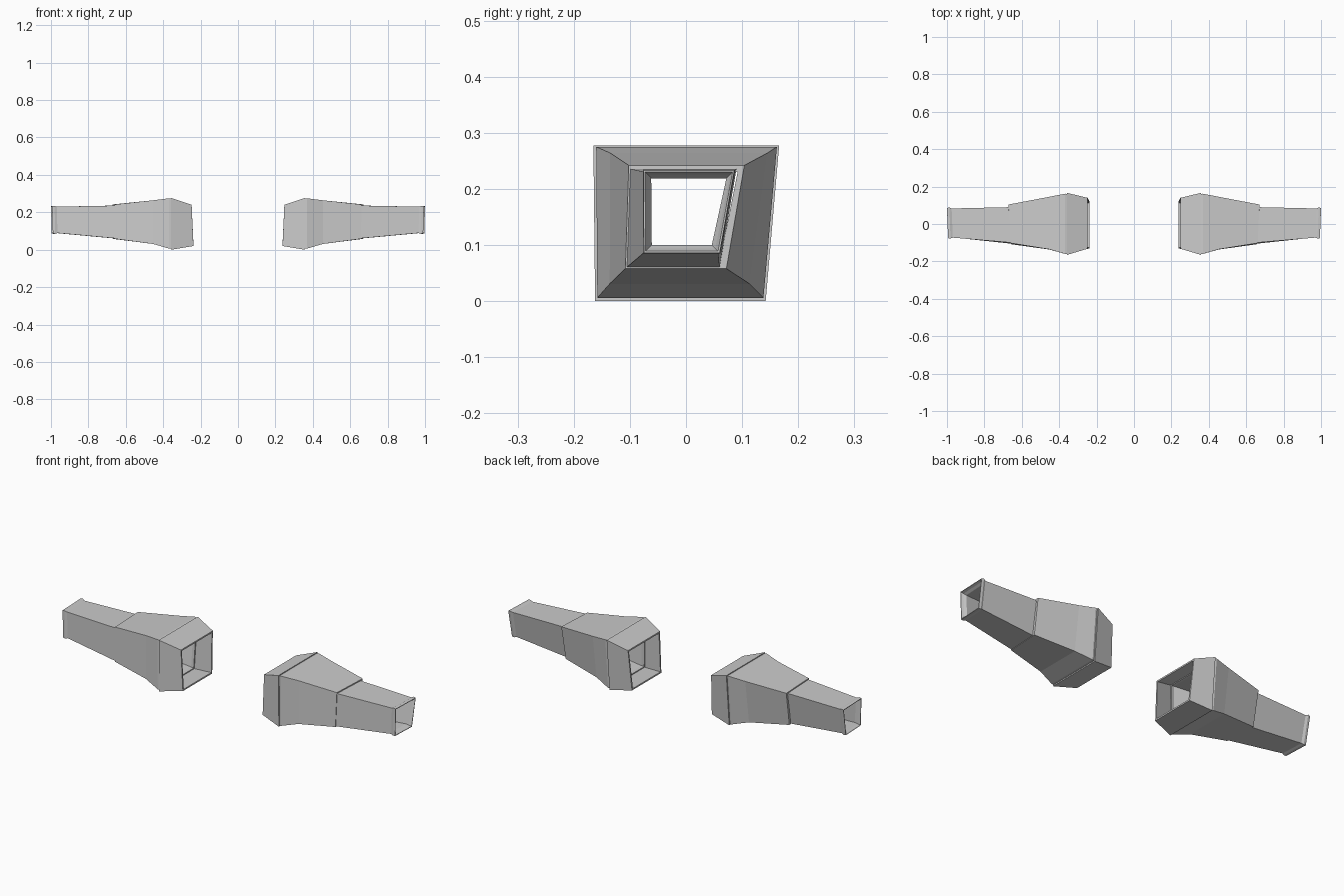
import bpy, bmesh

if "Cube" in bpy.data.objects:
    bpy.data.objects.remove(bpy.data.objects["Cube"])

cloth = bpy.data.materials.new("light grey")
cloth.diffuse_color = (0.6, 0.6, 0.6, 1)
cloth.use_nodes = True
cloth.node_tree.nodes["Principled BSDF"].inputs["Base Color"].default_value = cloth.diffuse_color


def ring(x, top, bottom, tilt_z=0.0, tilt_y=0.0, wall=0.012):
    """Four-sided cross-section: top and bottom are (y front, y back, z)."""
    (tf, tb, tz), (bf, bb, bz) = top, bottom
    outer = [(x - tilt_z - tilt_y, bf, bz), (x - tilt_z + tilt_y, bb, bz),
             (x + tilt_z + tilt_y, tb, tz), (x + tilt_z - tilt_y, tf, tz)]
    inner = [(outer[0][0], bf + wall, bz + wall), (outer[1][0], bb - wall, bz + wall),
             (outer[2][0], tb - wall, tz - wall), (outer[3][0], tf + wall, tz - wall)]
    return outer, inner


def sleeve_part(name, rings):
    """Hollow tube lofted through the rings, mirrored to the other arm."""
    bm = bmesh.new()
    loops = [o for o, i in rings] + [i for o, i in reversed(rings)]
    vs = [[bm.verts.new(p) for p in loop] for loop in loops]
    for k, a in enumerate(vs):
        b = vs[(k + 1) % len(vs)]
        for j in range(4):
            n = (j + 1) % 4
            bm.faces.new((a[j], a[n], b[n], b[j]))
    bmesh.ops.recalc_face_normals(bm, faces=bm.faces)
    mesh = bpy.data.meshes.new(name)
    bm.to_mesh(mesh)
    bm.free()
    mesh.materials.append(cloth)
    ob = bpy.data.objects.new(name, mesh)
    bpy.context.collection.objects.link(ob)
    ob.modifiers.new("other arm", 'MIRROR')


# Shoulder cap, widest at the seam
sleeve_part("shoulder_cap", [
    ring(0.243, (-0.132, 0.140, 0.240), (-0.130, 0.120, 0.020), 0.005, wall=0.008),
    ring(0.357, (-0.165, 0.166, 0.277), (-0.162, 0.142, 0.000), wall=0.012),
])

# Upper sleeve, with a bend below the seam
sleeve_part("upper_sleeve", [
    ring(0.350, (-0.158, 0.158, 0.271), (-0.156, 0.134, 0.006)),
    ring(0.368, (-0.160, 0.162, 0.275), (-0.158, 0.138, 0.006)),
    ring(0.455, (-0.135, 0.145, 0.264), (-0.136, 0.113, 0.031)),
    ring(0.664, (-0.102, 0.104, 0.242), (-0.108, 0.072, 0.058), 0.002, 0.005),
])

# Forearm sleeve, stepped in at the back and flared at the cuff
sleeve_part("forearm_sleeve", [
    ring(0.655, (-0.100, 0.090, 0.236), (-0.106, 0.060, 0.060), 0.002, 0.005),
    ring(0.970, (-0.073, 0.083, 0.230), (-0.072, 0.057, 0.089), 0.002, 0.003, wall=0.011),
    ring(0.982, (-0.077, 0.088, 0.235), (-0.076, 0.061, 0.085), 0.002, 0.003, wall=0.009),
    ring(0.995, (-0.076, 0.086, 0.233), (-0.075, 0.060, 0.086), 0.002, 0.003, wall=0.003),
])
